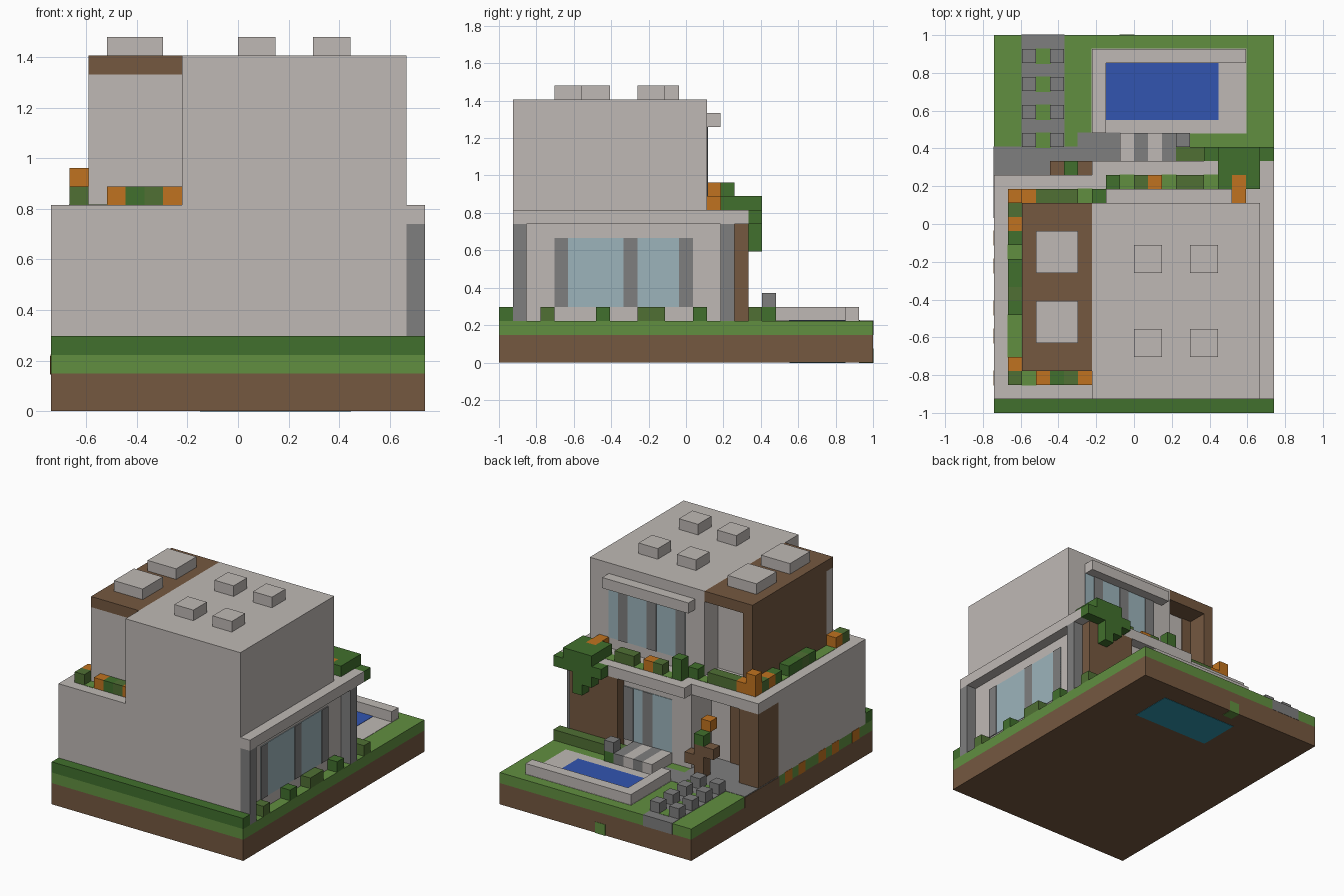
import bpy
import bmesh

cube = bpy.data.objects.get("Cube")
if cube:
    bpy.data.objects.remove(cube, do_unlink=True)

U = 2 / 27  # one block
LIFT = 0.002  # how far an inlay stands out


def material(name, r, g, b):
    mat = bpy.data.materials.new(name)
    mat.use_nodes = True
    mat.diffuse_color = (r, g, b, 1)
    mat.node_tree.nodes["Principled BSDF"].inputs["Base Color"].default_value = (r, g, b, 1)
    return mat


plaster = material("plaster", .52, .485, .46)
earth = material("earth_brown", .178, .098, .051)
grass = material("grass_green", .12, .275, .051)
leaf = material("dark_leaf", .053, .162, .026)
moss = material("moss_green", .08, .162, .034)
orange = material("orange_flower", .527, .171, .014)
stone = material("grey_stone", .209, .209, .209)
glass = material("pale_glass", .332, .456, .497)
water = material("blue_water", .032, .089, .434)
teal = material("teal_tile", .03, .3, .42)


def blocks(name, mat, *boxes, grow=0):
    """One object from boxes given as x, y, z block ranges."""
    bm = bmesh.new()
    for xr, yr, zr in boxes:
        ranges = [r if isinstance(r, tuple) else (r, r + 1) for r in (xr, yr, zr)]
        verts = bmesh.ops.create_cube(bm, size=1)["verts"]
        for v in verts:
            for axis, offset in enumerate((-10, -13.5, 0)):
                lo, hi = ranges[axis]
                side = 1 if v.co[axis] > 0 else -1
                v.co[axis] = ((hi if side > 0 else lo) + offset) * U + side * grow
    mesh = bpy.data.meshes.new(name)
    bm.to_mesh(mesh)
    bm.free()
    mesh.materials.append(mat)
    obj = bpy.data.objects.new(name, mesh)
    bpy.context.collection.objects.link(obj)
    return obj


# Ground
blocks("earth_base", earth, ((0, 20), (0, 27), (0, 2)))
blocks("lawn", grass, ((0, 20), (0, 27), 2))
blocks("path", stone, ((0, 7), (14, 19), (2.1, 3)), ((2, 5), (19, 27), 2),
       ((6, 9), (18, 20), 2), grow=LIFT)
blocks("path_edge", earth, ((0, 1), (14, 19), (2, 2.9)), grow=LIFT * 2)
rows = range(19, 27, 2)
blocks("path_grass", grass, *[(3, j, (2.5, 3)) for j in rows], grow=LIFT * 2)
blocks("stepping_stones", stone, *[(i, j, 3) for i in (2, 4) for j in rows])
blocks("side_flowers", orange, *[(0, j, 2) for j in (2, 5, 7, 10, 12)], grow=LIFT)
blocks("base_notch", grass, (9, 26, 0), grow=LIFT)

# Pool and striped deck
blocks("pool_deck", plaster, ((7, 18), (20, 26), (2.5, 3)), grow=LIFT)
blocks("pool_water", water, ((8, 16), (21, 25), (2.5, 3)), grow=LIFT * 2)
blocks("pool_floor", teal, ((8, 16), (21, 25), 0), grow=LIFT)
blocks("pool_rim", plaster, ((7, 18), 25, 3), (7, (20, 25), 3))
blocks("deck_light", plaster, *[(i, (17, 20), 3) for i in (9, 11)])
blocks("deck_grey", stone, *[(i, (17, 20), 3) for i in (10, 12)], (13, 19, 4))

# Ground floor
blocks("ground_walls", plaster, ((0, 18), (1, 14), (3, 10)), ((7, 18), (14, 17), (3, 10)),
       ((18, 19), (1, 16), (3, 10)))
blocks("timber_walls", earth, ((0, 2), (14, 17), (3, 10)), ((14, 19), (17, 18), (3, 10)),
       ((3, 5), (14, 14.1), (3, 9)))
blocks("terrace_slab", plaster, ((0, 20), (1, 17), 10), ((7, 20), 17, 10))
blocks("corner_columns", stone, *[(19, j, (3, 10)) for j in (1, 16)])

# Upper floor
blocks("upper_house", plaster, ((7, 19), (1, 15), (11, 19)))
blocks("wing_walls", plaster, ((2, 7), 3, (11, 18)), ((3, 7), (4, 13), (11, 18)))
blocks("wing_timber", earth, (2, (4, 15), (11, 18)), ((2, 7), (3, 15), 18),
       ((3, 4), (13, 13.1), (11, 18)))
blocks("window_canopy", plaster, ((8, 17), 15, 17))
blocks("roof_boxes", plaster,
       *[((i, i + 2), (j, j + 2), 19) for i in (10, 14) for j in (4, 10)],
       *[((3, 6), (j, j + 3), 19) for j in (5, 10)])


# Windows
def window(name, along, plane, start, end, zr, frames):
    def panel(lo, hi, depth):
        front = (plane, plane + depth)
        return (front, (lo, hi), zr) if along == "y" else ((lo, hi), front, zr)
    blocks(name + "_glass", glass, panel(start, end, .05))
    blocks(name + "_frames", stone, *[panel(f, f + 1, .1) for f in frames])


window("side_window", "y", 19, 4, 14, (4, 9), (4, 9, 13))
window("patio_window", "x", 17, 9, 14, (4, 9), (11, 13))
window("upper_window", "x", 15, 9, 17, (12, 17), (9, 12, 15))


# Hedges
blocks("front_hedge", leaf, ((0, 20), 0, 3))
blocks("side_hedge_dark", leaf, *[(19, j, 3) for j in (7, 14)], (13, 19, 3))
blocks("side_hedge_moss", moss, *[(19, j, 3) for j in (3, 10, 11)], ((13, 20), 18, 3))

# Terrace planting: one letter per block, lower-case g is turf set into the slab
kinds = {"o": orange, "m": moss, "d": leaf, "g": grass}
beds = {
    "left_bed": ("mogggdmddgdomo", lambda n: (1, 2 + n)),
    "front_bed": ("godmo", lambda n: (2 + n, 2)),
    "back_bed": ("ommmgdg", lambda n: (2 + n, 15)),
    "balcony_bed": ("dgmogmmgdod", lambda n: (8 + n, 16)),
}
for bed, (letters, place) in beds.items():
    for kind, mat in kinds.items():
        spots = [place(n) for n, c in enumerate(letters) if c == kind]
        level = (10.5, 11) if kind == "g" else 11
        if spots:
            blocks(f"{bed}_{mat.name}", mat, *[(i, j, level) for i, j in spots],
                   grow=LIFT if kind == "g" else 0)
blocks("tall_flowers", orange, (1, 15, 12), (17, 15, 11))
blocks("tall_shrub", leaf, (8, 16, 12))

# Hanging plant at the balcony corner
blocks("hanging_plant", leaf, ((15, 20), 18, 10), ((16, 19), 18, 11),
       ((16, 19), 17, 11), ((16, 18), 18, 9), (17, 18, 8))

# Small tree by the entrance
blocks("tree_trunk", earth, (5, 17, (3, 6)), (6, 17, 4), (4, 17, 5))
blocks("tree_crown", leaf, (5, 17, 6))
blocks("tree_blossom", orange, (5, 16, 7))
